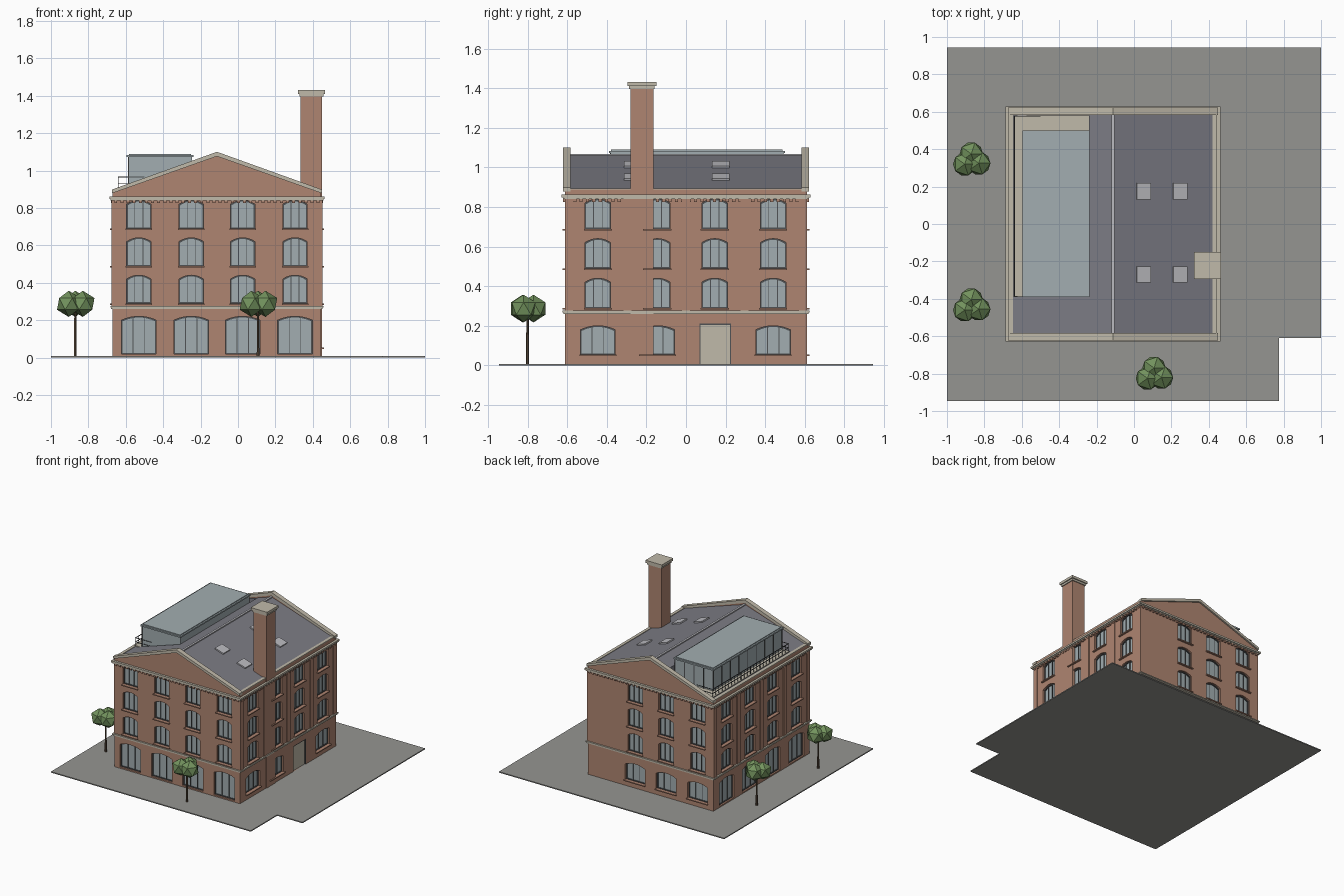
import bpy, bmesh, math
from mathutils import Matrix, Vector

if "Cube" in bpy.data.objects:
    bpy.data.objects.remove(bpy.data.objects["Cube"])

def mat(name, r, g, b):
    m = bpy.data.materials.new(name)
    m.diffuse_color = (r, g, b, 1)
    m.use_nodes = True
    m.node_tree.nodes["Principled BSDF"].inputs["Base Color"].default_value = m.diffuse_color
    return m

BRICK = mat("brick", .43, .235, .165)
STONE = mat("stone", .53, .49, .40)
SLATE = mat("slate", .20, .20, .23)
GLASS = mat("glass", .36, .42, .44)
DARK = mat("dark_metal", .08, .085, .09)
PAVE = mat("paving", .30, .30, .285)
LEAF = mat("leaf", .17, .29, .11)
BARK = mat("bark", .12, .08, .05)
PALE = mat("skylight_glass", .50, .50, .53)

I4 = Matrix.Identity(4)
X0, X1, Y, CX = -.67, .445, .61, -.1125
# wall frames: local axes are (along wall, outwards, up)
SIDES = {
    "front": Matrix(((1, 0, 0, 0), (0, -1, 0, -Y), (0, 0, 1, 0), (0, 0, 0, 1))),
    "back": Matrix(((1, 0, 0, 0), (0, 1, 0, Y), (0, 0, 1, 0), (0, 0, 0, 1))),
    "right": Matrix(((0, 1, 0, X1), (1, 0, 0, 0), (0, 0, 1, 0), (0, 0, 0, 1))),
    "left": Matrix(((0, -1, 0, X0), (1, 0, 0, 0), (0, 0, 1, 0), (0, 0, 0, 1))),
}

def prism(bm, M, pts, v0, v1):
    """Profile in local (u, z), extruded along local v."""
    a = [bm.verts.new(M @ Vector((u, v0, z))) for u, z in pts]
    b = [bm.verts.new(M @ Vector((u, v1, z))) for u, z in pts]
    bm.faces.new(a)
    bm.faces.new(b[::-1])
    n = len(pts)
    for i in range(n):
        j = (i + 1) % n
        bm.faces.new((a[j], a[i], b[i], b[j]))

def box(bm, x0, x1, y0, y1, z0, z1, M=I4):
    prism(bm, M, [(x0, z0), (x1, z0), (x1, z1), (x0, z1)], y0, y1)

def finish(name, bm, m):
    bmesh.ops.recalc_face_normals(bm, faces=bm.faces[:])
    me = bpy.data.meshes.new(name)
    bm.to_mesh(me)
    bm.free()
    ob = bpy.data.objects.new(name, me)
    bpy.context.collection.objects.link(ob)
    if m:
        me.materials.append(m)
    return ob

def cut(ob, cutter):
    mod = ob.modifiers.new("cut", 'BOOLEAN')
    mod.operation, mod.object, mod.solver = 'DIFFERENCE', cutter, 'EXACT'
    bpy.context.view_layer.update()
    ev = ob.evaluated_get(bpy.context.evaluated_depsgraph_get())
    me = bpy.data.meshes.new_from_object(ev)
    ob.modifiers.clear()
    ob.data = me
    bpy.data.objects.remove(cutter)

def arch(c, w, z0, z1, rise, inset=0):
    """Segmental-arch outline."""
    h = w / 2 - inset
    pts = [(c - h, z0 + inset), (c + h, z0 + inset)]
    for i in range(9):
        t = 1 - i / 4
        pts.append((c + h * t, z1 - inset - rise * t * t))
    return pts

# paving with a notched corner
bm = bmesh.new()
flat = Matrix(((1, 0, 0, 0), (0, 0, 1, 0), (0, 1, 0, 0), (0, 0, 0, 1)))
prism(bm, flat, [(-1, -.945), (.775, -.945), (.775, -.61), (1, -.61), (1, .945), (-1, .945)], 0, .008)
finish("paving", bm, PAVE)

# openings: wall, centre, width, bottom, top, has sill
COLS = {"front": [-.53, -.25, .025, .305], "back": [-.53, -.25, .025],
        "right": [-.445, -.145, .145, .44], "left": [-.445, -.145, .145, .44]}
openings = []
for s, cols in COLS.items():
    for c in cols:
        for z in (.29, .49, .69):
            openings.append((s, c, .13, z, z + .15, True))
        if s in ("front", "left"):
            openings.append((s, c, .185, .018, .22, False))
        elif not (s == "right" and c == .145):
            openings.append((s, c, .175, .055, .2, True))

cutter, glass, frames, sills = (bmesh.new() for _ in range(4))
for s, c, w, z0, z1, sill in openings:
    M = SIDES[s]
    prism(cutter, M, arch(c, w, z0, z1, .02), -.025, .03)
    prism(glass, M, arch(c, w, z0, z1, .02), -.025, -.020)
    # thin frame ring plus glazing bars
    rings = [[frames.verts.new(M @ Vector((u, v, z))) for u, z in arch(c, w, z0, z1, .02, k)]
             for k, v in ((0, -.013), (.006, -.013), (.006, -.02))]
    for a, b in zip(rings, rings[1:]):
        for i in range(len(a)):
            j = (i + 1) % len(a)
            frames.faces.new((a[i], a[j], b[j], b[i]))
    for t in (-w / 6, w / 6):
        box(frames, c + t - .002, c + t + .002, -.02, -.015, z0, z1 - .005, M)
    if sill:
        box(sills, c - w / 2 - .006, c + w / 2 + .006, -.02, .014, z0 - .008, z0, M)
R = SIDES["right"]
box(cutter, .067, .228, -.02, .03, .008, .212, R)

# brick body with window recesses
bm = bmesh.new()
box(bm, X0, X1, -Y, Y, .006, .86)
body = finish("brick_walls", bm, BRICK)
cut(body, finish("opening_cutter", cutter, None))
finish("window_glass", glass, GLASS)
finish("window_frames", frames, DARK)
finish("window_sills", sills, BRICK)

# side door
bm = bmesh.new()
box(bm, .074, .221, -.018, -.008, .008, .205, R)
finish("side_door", bm, STONE)
bm = bmesh.new()
for a, b, c, d in ((.067, .074, .008, .212), (.221, .228, .008, .212), (.067, .228, .205, .212)):
    box(bm, a, b, -.018, -.002, c, d, R)
finish("door_frame", bm, DARK)

# shallow piers and dentils
bm = bmesh.new()
for s in ("right", "left"):
    for c in (-.59, -.295, 0, .295, .59):
        box(bm, c - .02, c + .02, -.002, .006, .275, .85, SIDES[s])
finish("piers", bm, BRICK)
bm = bmesh.new()
for s, M in SIDES.items():
    lo, hi = (X0, X1) if s in ("front", "back") else (-Y, Y)
    n = int((hi - lo) / .032)
    for i in range(n):
        c = lo + (i + .5) * (hi - lo) / n
        box(bm, c - .008, c + .008, -.002, .01, .826, .845, M)
finish("dentils", bm, BRICK)

# string course and cornice
bm = bmesh.new()
for e, z0, z1 in ((.008, .26, .268), (.013, .268, .276), (.012, .84, .848), (.018, .848, .862)):
    for s, M in SIDES.items():
        lo, hi = (X0 - e, X1 + e) if s in ("front", "back") else (-Y, Y)
        box(bm, lo, hi, -.01, e, z0, z1, M)
finish("string_course_and_cornice", bm, STONE)

# eaves parapets with caps
bm, caps = bmesh.new(), bmesh.new()
for s in ("left", "right"):
    box(bm, -.6, .6, -.022, 0, .86, .888, SIDES[s])
    box(caps, -.6, .6, -.024, .0, .888, .894, SIDES[s])
finish("eaves_parapets", bm, BRICK)
finish("eaves_caps", caps, STONE)

# gable walls with sloped coping
bm, cop = bmesh.new(), bmesh.new()
for s in ("front", "back"):
    M = SIDES[s]
    prism(bm, M, [(X0, .858), (X1, .858), (X1, .882), (CX, 1.078), (X0, .882)], -.022, 0)
    prism(cop, M, [(X0 - .004, .878), (CX, 1.076), (X1 + .004, .878),
                   (X1 + .004, .898), (CX, 1.1), (X0 - .004, .898)], -.026, .012)
finish("gable_walls", bm, BRICK)
finish("gable_coping", cop, STONE)

# slate roof with terrace cut into the left slope
RZ, EZ = 1.062, .886
bm = bmesh.new()
prism(bm, I4, [(X0 + .012, .856), (X1 - .012, .856), (X1 - .012, EZ), (CX, RZ), (X0 + .012, EZ)], -.595, .595)
roof = finish("slate_roof", bm, SLATE)
bm = bmesh.new()
box(bm, -.645, -.24, -.39, .58, .9, 1.3)
cut(roof, finish("terrace_cutter", bm, None))
bm = bmesh.new()
box(bm, CX - .008, CX + .008, -.59, .59, RZ - .008, RZ + .006)
finish("ridge_cap", bm, PALE)
bm = bmesh.new()
box(bm, -.645, -.24, -.39, .58, .898, .905)
finish("terrace_deck", bm, STONE)

# glazed rooftop room
bm = bmesh.new()
box(bm, -.585, -.245, -.38, .49, .905, 1.074)
finish("rooftop_room", bm, GLASS)
bm = bmesh.new()
box(bm, -.595, -.238, -.39, .5, 1.072, 1.083)
box(bm, -.583, -.25, -.378, .488, 1.083, 1.089)
finish("rooftop_room_roof", bm, GLASS)
bm = bmesh.new()
for i in range(9):
    y = -.38 + i * .87 / 8
    box(bm, -.588, -.584, y - .003, y + .003, .905, 1.074)
for i in range(5):
    x = -.583 + i * .335 / 4
    box(bm, x - .003, x + .003, .489, .493, .905, 1.074)
finish("rooftop_room_mullions", bm, DARK)

# terrace railing
bm = bmesh.new()
for z in (.93, .963):
    box(bm, -.642, -.637, -.388, .578, z, z + .004)
    for y in (-.388, .574):
        box(bm, -.642, -.5, y, y + .004, z, z + .004)
for i in range(25):
    y = -.386 + i * .962 / 24
    box(bm, -.641, -.638, y - .0015, y + .0015, .9, .963)
finish("terrace_railing", bm, DARK)

# skylights lying on the right slope
bm = bmesh.new()
ang = math.atan2(RZ - EZ, X1 - .012 - CX)
for x in (.05, .245):
    for y in (-.27, .175):
        z = RZ - (x - CX) * math.tan(ang)
        M = Matrix.Translation((x, y, z)) @ Matrix.Rotation(ang, 4, 'Y')
        box(bm, -.039, .039, -.044, .044, -.01, .01, M)
finish("skylights", bm, PALE)

# chimney and cap
bm = bmesh.new()
box(bm, .335, .45, -.28, -.165, .008, 1.4)
finish("chimney", bm, BRICK)
bm = bmesh.new()
box(bm, .328, .457, -.287, -.158, 1.395, 1.41)
box(bm, .32, .465, -.295, -.15, 1.41, 1.43)
finish("chimney_cap", bm, STONE)

# low-poly trees
for n, (x, y) in enumerate(((-.87, .345), (-.87, -.435), (.107, -.8))):
    bm = bmesh.new()
    bmesh.ops.create_cone(bm, cap_ends=True, segments=6, radius1=.008, radius2=.006, depth=.25,
                          matrix=Matrix.Translation((x, y, .13)))
    finish(f"tree_trunk_{n + 1}", bm, BARK)
    bm = bmesh.new()
    for dx, dy in ((-.035, -.025), (.04, -.02), (0, .03)):
        bmesh.ops.create_icosphere(bm, subdivisions=1, radius=.07,
                                   matrix=Matrix.Translation((x + dx, y + dy, .287)))
    finish(f"tree_crown_{n + 1}", bm, LEAF)
